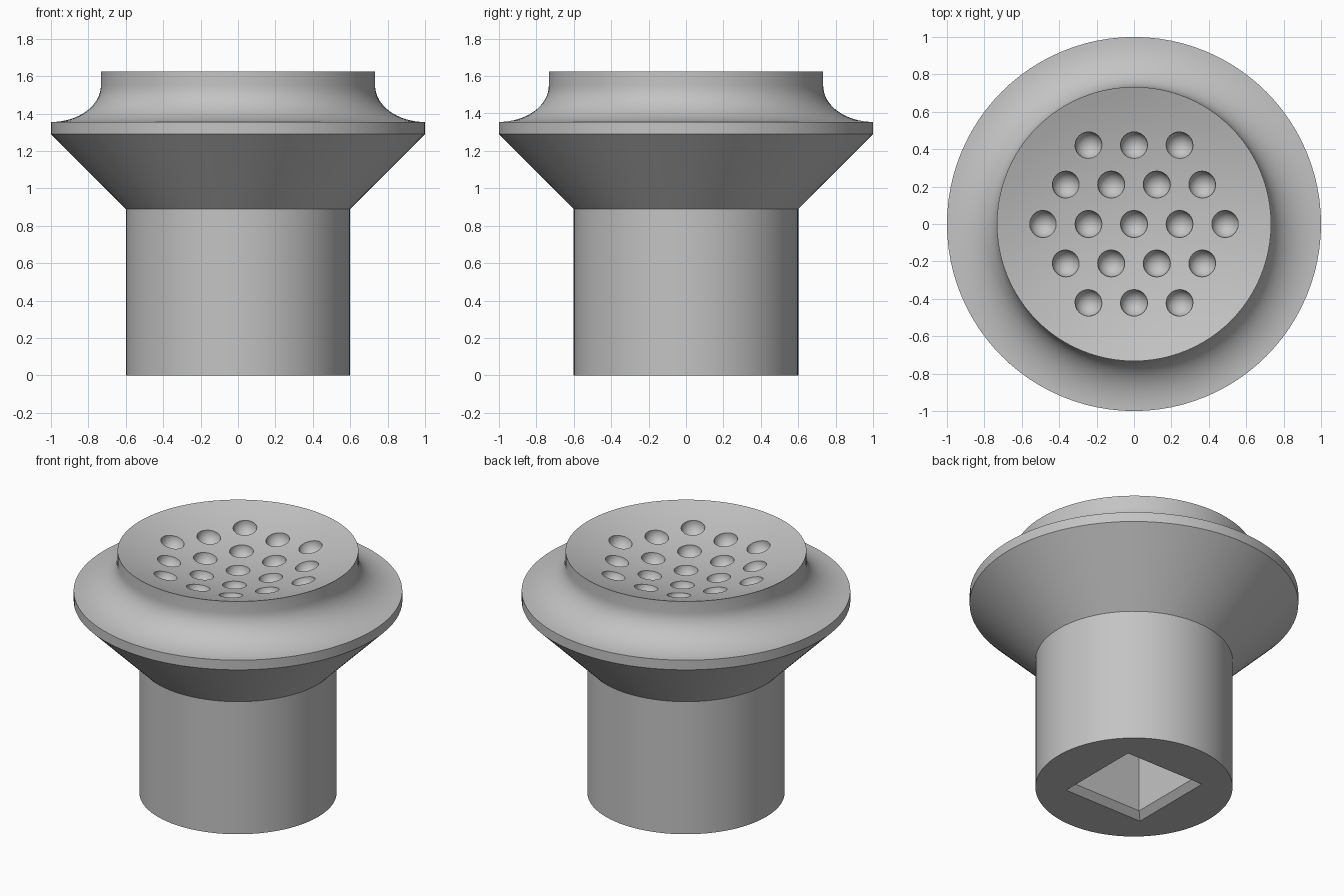
import bpy, bmesh, math

if "Cube" in bpy.data.objects:
    bpy.data.objects.remove(bpy.data.objects["Cube"])

SEG = 96
RIM_R, TOP_Z, DISH_DEPTH = 0.733, 1.625, 0.134

grey = bpy.data.materials.new("plain grey")
grey.diffuse_color = (0.55, 0.55, 0.55, 1)
grey.use_nodes = True
grey.node_tree.nodes["Principled BSDF"].inputs["Base Color"].default_value = grey.diffuse_color


def make_object(name, bm):
    bmesh.ops.recalc_face_normals(bm, faces=bm.faces)
    mesh = bpy.data.meshes.new(name)
    bm.to_mesh(mesh)
    bm.free()
    mesh.materials.append(grey)
    obj = bpy.data.objects.new(name, mesh)
    bpy.context.collection.objects.link(obj)
    return obj


def lathe(name, profile):
    """Revolve (radius, z) points around z; first and last lie on the axis."""
    bm = bmesh.new()
    rings = []
    for r, z in profile:
        if r == 0:
            rings.append([bm.verts.new((0, 0, z))] * SEG)
        else:
            rings.append([bm.verts.new((r * math.cos(a), r * math.sin(a), z))
                          for a in (2 * math.pi * i / SEG for i in range(SEG))])
    for low, high in zip(rings, rings[1:]):
        for i in range(SEG):
            j = (i + 1) % SEG
            quad = [low[i], low[j], high[j], high[i]]
            bm.faces.new(list(dict.fromkeys(quad)))
    return make_object(name, bm)


def dish_z(r):
    return TOP_Z - DISH_DEPTH * (1 - (r / RIM_R) ** 2)


# Stem, flared collar, elliptical cove and dished top
profile = [(0, 0), (0.6, 0), (0.6, 0.89), (1, 1.29), (1, 1.355)]
for i in range(1, 17):
    a = math.pi / 2 * i / 16
    profile.append((1 - (1 - RIM_R) * math.sin(a), 1.55 - 0.195 * math.cos(a)))
profile.append((RIM_R, TOP_Z))
for i in range(9, -1, -1):
    r = RIM_R * i / 10
    profile.append((r, dish_z(r)))
body = lathe("sprinkler_head", profile)

# Round dimples on a hexagonal grid
bm = bmesh.new()
STEP = 0.243
for row in range(-2, 3):
    count = 5 - abs(row)
    for k in range(count):
        x = (k - (count - 1) / 2) * STEP
        y = row * STEP * math.sqrt(3) / 2
        ball = bmesh.ops.create_uvsphere(bm, u_segments=24, v_segments=14, radius=0.073)
        bmesh.ops.translate(bm, verts=ball["verts"],
                            vec=(x, y, dish_z(math.hypot(x, y)) + 0.004))
dimples = make_object("dimple_cutter", bm)

# Square socket in the base with a chamfered mouth
bm = bmesh.new()
loops = [[bm.verts.new((sx * h, sy * h, z))
          for sx, sy in ((-1, -1), (1, -1), (1, 1), (-1, 1))]
         for h, z in ((0.313, -0.02), (0.253, 0.04), (0.253, 0.65))]
for low, high in zip(loops, loops[1:]):
    for i in range(4):
        j = (i + 1) % 4
        bm.faces.new((low[i], low[j], high[j], high[i]))
bm.faces.new(loops[0])
bm.faces.new(loops[-1])
socket = make_object("socket_cutter", bm)

# Cut, then bake the result so the cut edges can be kept sharp
for cutter in (dimples, socket):
    cutter.hide_render = True
    mod = body.modifiers.new(cutter.name, 'BOOLEAN')
    mod.operation = 'DIFFERENCE'
    mod.solver = 'EXACT'
    mod.object = cutter
bpy.context.view_layer.objects.active = body
body.select_set(True)
bpy.ops.object.convert(target='MESH')
for cutter in (dimples, socket):
    bpy.data.objects.remove(cutter)
bpy.ops.object.shade_smooth_by_angle(angle=math.radians(30))
